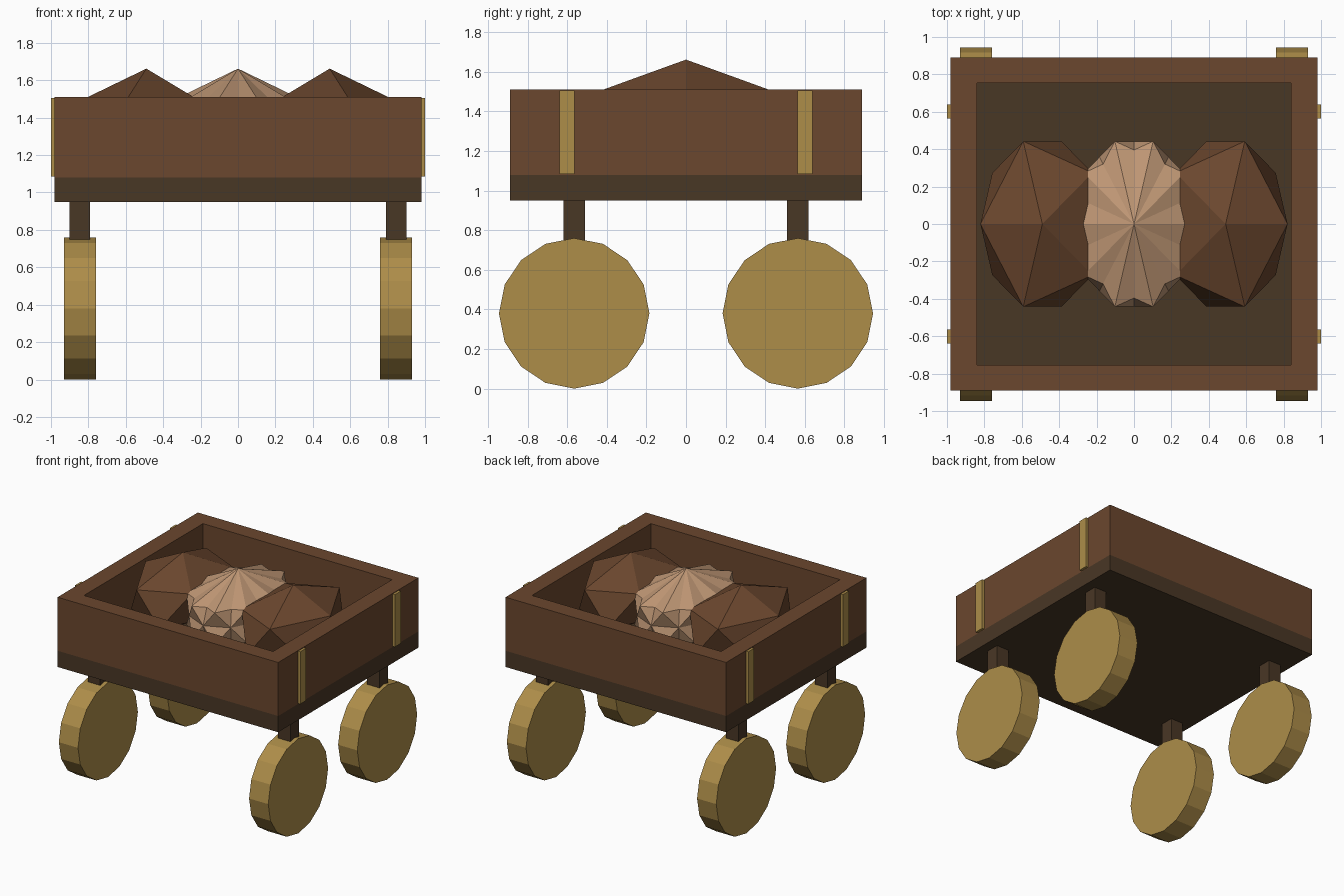
import bpy, bmesh, math
from mathutils import Matrix, Vector

default = bpy.data.objects.get("Cube")
if default:
    bpy.data.objects.remove(default, do_unlink=True)


def material(name, rgb):
    # sRGB 0-255 converted to linear
    lin = [((c / 255 + 0.055) / 1.055) ** 2.4 for c in rgb]
    m = bpy.data.materials.new(name)
    m.use_nodes = True
    m.diffuse_color = (*lin, 1)
    m.node_tree.nodes["Principled BSDF"].inputs["Base Color"].default_value = (*lin, 1)
    return m


wood = material("warm brown wood", (107, 71, 46))
dark = material("dark brown wood", (73, 55, 37))
brass = material("dull brass", (173, 141, 73))
tan = material("pale tan", (190, 150, 116))


def finish(name, bm, mat, mirror=""):
    bmesh.ops.recalc_face_normals(bm, faces=bm.faces)
    mesh = bpy.data.meshes.new(name)
    bm.to_mesh(mesh)
    bm.free()
    mesh.materials.append(mat)
    ob = bpy.data.objects.new(name, mesh)
    bpy.context.collection.objects.link(ob)
    if mirror:
        mod = ob.modifiers.new("mirror", "MIRROR")
        mod.use_axis = [a in mirror for a in "xyz"]
        mod.use_mirror_merge = False
    return ob


def box(name, lo, hi, mat, mirror=""):
    lo, hi = Vector(lo), Vector(hi)
    bm = bmesh.new()
    bmesh.ops.create_cube(bm, size=1, matrix=Matrix.Translation((lo + hi) / 2)
                          @ Matrix.Diagonal((*(hi - lo), 1)))
    return finish(name, bm, mat, mirror)


# Crate floor slab
box("base", (-0.98, -0.89, 0.95), (0.98, 0.89, 1.08), dark)

# Open wooden frame: four outer and inner corner columns joined as a ring
bm = bmesh.new()
rings = []
for x, y, z in ((0.98, 0.89, 1.08), (0.98, 0.89, 1.51), (0.84, 0.755, 1.51), (0.84, 0.755, 1.08)):
    rings.append([bm.verts.new((sx * x, sy * y, z))
                  for sx, sy in ((1, 1), (-1, 1), (-1, -1), (1, -1))])
for i in range(4):
    a, b = rings[i], rings[(i + 1) % 4]
    for j in range(4):
        k = (j + 1) % 4
        bm.faces.new((a[j], a[k], b[k], b[j]))
finish("crate_walls", bm, wood)

# Brass straps and legs, repeated in all four corners
box("side_straps", (0.97, 0.563, 1.085), (1.0, 0.638, 1.505), brass, "xy")
box("legs", (0.79, 0.51, 0.7), (0.9, 0.62, 0.95), dark, "xy")

# Sixteen-sided wheels
bm = bmesh.new()
bmesh.ops.create_cone(bm, cap_ends=True, segments=16, radius1=0.38, radius2=0.38, depth=0.17,
                      matrix=Matrix.Translation((0.845, 0.565, 0.38))
                      @ Matrix.Rotation(math.pi / 2, 4, "Y"))
finish("wheels", bm, brass, "xy")

# Faceted cargo lumps, each mirrored; the middle one overlaps its own reflection
for name, x, mat in (("side_lumps", 0.49, wood), ("middle_lump", 0, tan)):
    bm = bmesh.new()
    bmesh.ops.create_icosphere(bm, subdivisions=1, radius=1,
                               matrix=Matrix.Translation((x, 0, 1.372))
                               @ Matrix.Diagonal((0.37, 0.52, 0.29, 1)))
    finish(name, bm, mat, "x")
